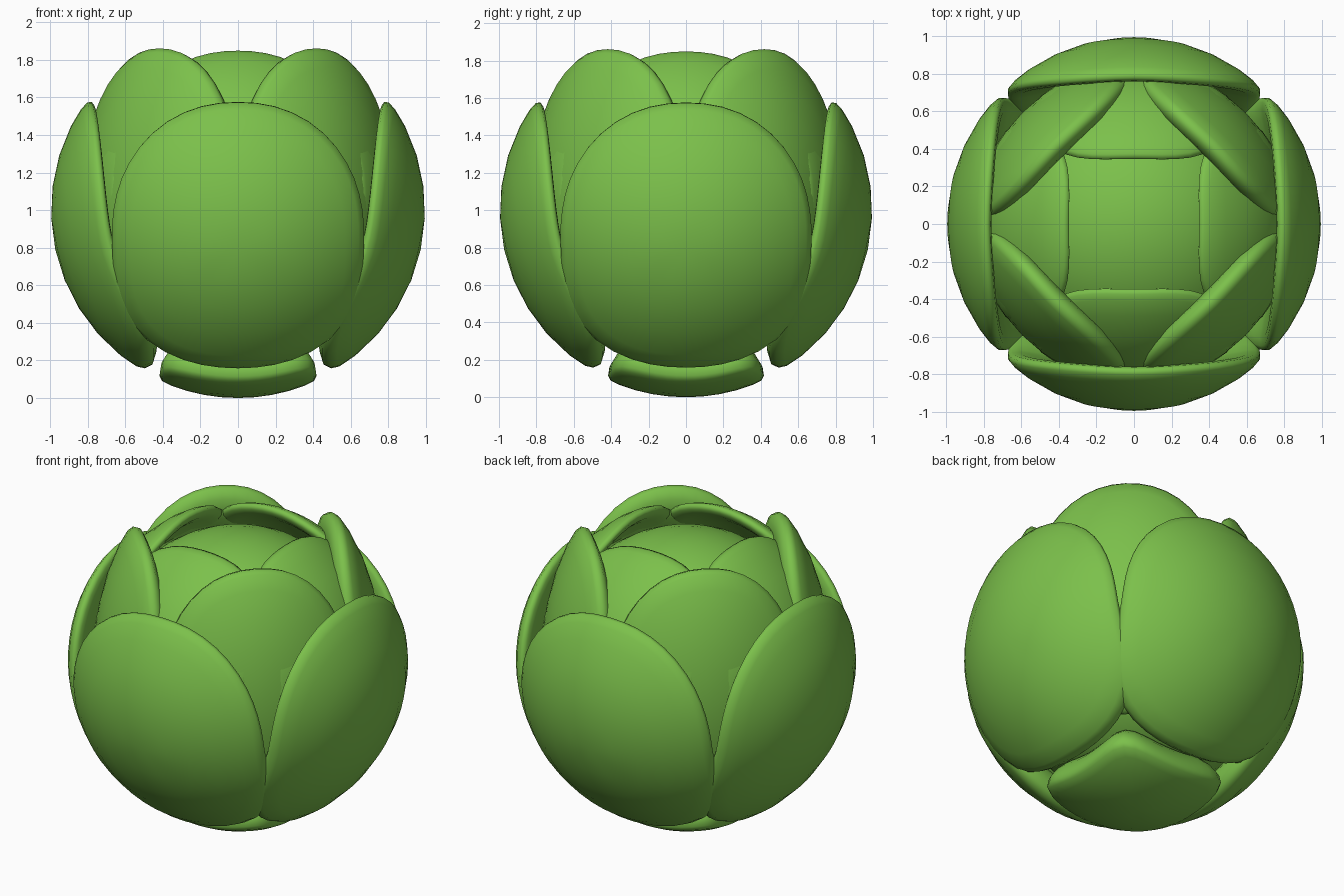
import bpy, bmesh
from math import sin, cos, radians, pi

if "Cube" in bpy.data.objects:
    bpy.data.objects.remove(bpy.data.objects["Cube"])

green = bpy.data.materials.new("leaf_green")
green.diffuse_color = (0.2, 0.53, 0.07, 1)
green.use_nodes = True
green.node_tree.nodes["Principled BSDF"].inputs["Base Color"].default_value = green.diffuse_color

# Leaf sections from outer centre, round the rim, to inner centre: (spread, depth)
BLUNT = [(.2, 0), (.4, 0), (.6, 0), (.8, .0), (.92, .02), (.97, .1), (1, .3),
         (.985, .6), (.94, .85), (.87, .98), (.7, 1), (.45, 1), (.2, 1)]
LENS = [(.2, 0), (.4, 0), (.6, 0), (.8, .0), (.92, .01), (.98, .05), (1, .15),
        (.99, .28), (.95, .44), (.88, .6), (.75, .82), (.5, .97), (.2, 1)]
SEGS = 48


def finish(obj):
    obj.data.materials.append(green)
    for p in obj.data.polygons:
        p.use_smooth = True


def leaf(name, section, turn, radius, thick, half_w, low, high, power,
         low_power=None, lift=0.0, stretch=1.0):
    """Curved shell leaf on a sphere, spanning latitudes low..high."""
    tilt, half_h = radians((low + high) / 2), radians((high - low) / 2)
    half_w, turn = radians(half_w), radians(turn)
    bm = bmesh.new()

    def point(u, v, depth):
        a, b = half_w * u, half_h * v + tilt
        r = radius - thick * depth
        x, y, z = r * sin(a), -r * cos(a) * cos(b), r * cos(a) * sin(b)
        return bm.verts.new((x * cos(turn) - y * sin(turn),
                             x * sin(turn) + y * cos(turn), z * stretch + 1 + lift))

    rings = []
    for (s_up, d_up), (s_low, d_low) in zip(section, BLUNT):
        ring = []
        for i in range(SEGS):
            t = 2 * pi * i / SEGS
            c, d = cos(t), sin(t)
            # blend the rim from the chosen section at the top to blunt at the bottom
            f = max(0.0, -d) ** 0.7 if section is LENS else 0.0
            s, depth = s_up + (s_low - s_up) * f, d_up + (d_low - d_up) * f
            n = (low_power or power) if d < 0 else power
            k = s / (abs(c) ** n + abs(d) ** n) ** (1 / n)
            ring.append(point(k * c, k * d, depth))
        rings.append(ring)
    outer, inner = point(0, 0, 0), point(0, 0, 1)
    for i in range(SEGS):
        j = (i + 1) % SEGS
        bm.faces.new((outer, rings[0][i], rings[0][j]))
        bm.faces.new((inner, rings[-1][j], rings[-1][i]))
        for r0, r1 in zip(rings, rings[1:]):
            bm.faces.new((r0[i], r1[i], r1[j], r0[j]))
    bmesh.ops.recalc_face_normals(bm, faces=bm.faces)
    mesh = bpy.data.meshes.new(name)
    bm.to_mesh(mesh)
    bm.free()
    obj = bpy.data.objects.new(name, mesh)
    bpy.context.collection.objects.link(obj)
    finish(obj)


# Three rings of four leaves; the middle ring sits on the diagonals
for n in range(4):
    leaf(f"outer_leaf_{n + 1}", LENS, 90 * n, .995, .18, 43.8, -61, 36.5, 2.4, 3.2)
    leaf(f"middle_leaf_{n + 1}", BLUNT, 90 * n + 45, .84, .15, 44, -42, 45.5, 2.5,
         lift=.05, stretch=1.41)
    leaf(f"inner_leaf_{n + 1}", BLUNT, 90 * n, .845, .08, 39, -40, 65, 3.2, lift=.1)

# Rounded-square base leaf
leaf("base_leaf", BLUNT, 0, 1.0, .22, 26, -116, -64, 6)

# Round heart inside the leaves
bpy.ops.mesh.primitive_uv_sphere_add(segments=48, ring_count=24, radius=.8, location=(0, 0, 1))
heart = bpy.context.object
heart.name = "heart"
finish(heart)
